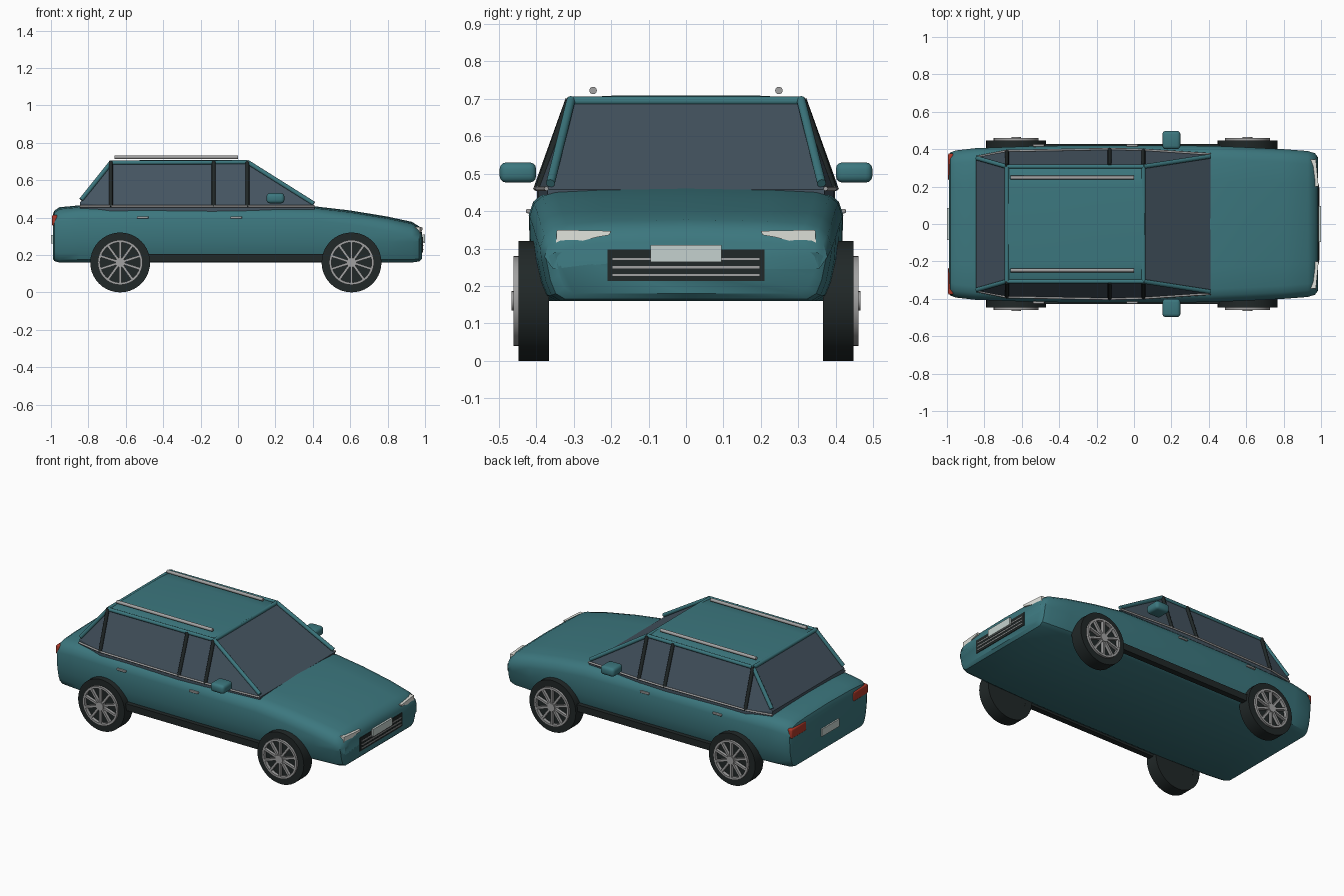
import bpy, bmesh, math
from mathutils import Vector, Matrix

cube = bpy.data.objects.get("Cube")
if cube:
    bpy.data.objects.remove(cube, do_unlink=True)


def material(name, r, g, b):
    m = bpy.data.materials.new(name)
    m.use_nodes = True
    m.diffuse_color = (r, g, b, 1)
    bsdf = m.node_tree.nodes["Principled BSDF"]
    bsdf.inputs["Base Color"].default_value = (r, g, b, 1)
    bsdf.inputs["Roughness"].default_value = 0.5
    return m


TEAL = material("teal paint", 0.045, 0.185, 0.21)
GLASS = material("tinted glass", 0.06, 0.09, 0.12)
BLACK = material("black rubber", 0.015, 0.021, 0.021)
METAL = material("grey metal", 0.36, 0.36, 0.36)
LAMP = material("lamp white", 0.75, 0.76, 0.71)
PLATE = material("plate white", 0.56, 0.64, 0.62)
RED = material("tail red", 0.42, 0.04, 0.022)


def finish(bm, name, mat, smooth=None):
    bmesh.ops.recalc_face_normals(bm, faces=bm.faces)
    mesh = bpy.data.meshes.new(name)
    bm.to_mesh(mesh)
    bm.free()
    mesh.materials.append(mat)
    ob = bpy.data.objects.new(name, mesh)
    bpy.context.collection.objects.link(ob)
    if smooth:
        bpy.ops.object.select_all(action='DESELECT')
        ob.select_set(True)
        bpy.context.view_layer.objects.active = ob
        bpy.ops.object.shade_smooth_by_angle(angle=math.radians(smooth))
    return ob


def box(name, mat, center, size, bevel=0):
    bm = bmesh.new()
    bmesh.ops.create_cube(bm, size=1, matrix=Matrix.Translation(center) @ Matrix.Diagonal((*size, 1)))
    if bevel:
        bmesh.ops.bevel(bm, geom=bm.edges[:], offset=bevel, segments=3, profile=0.5, affect='EDGES')
    return finish(bm, name, mat, 40 if bevel else None)


def tube(name, mat, a, b, radius, sides=12):
    a, b = Vector(a), Vector(b)
    bm = bmesh.new()
    turn = (b - a).to_track_quat('Z', 'Y').to_matrix().to_4x4()
    bmesh.ops.create_cone(bm, cap_ends=True, segments=sides, radius1=radius, radius2=radius,
                          depth=(b - a).length, matrix=Matrix.Translation((a + b) / 2) @ turn)
    return finish(bm, name, mat, 50)


def loft(name, mat, rings, smooth):
    bm = bmesh.new()
    rows = [[bm.verts.new(p) for p in ring] for ring in rings]
    n = len(rows[0])
    for r, s in zip(rows, rows[1:]):
        for i in range(n):
            bm.faces.new((r[i], r[(i + 1) % n], s[(i + 1) % n], s[i]))
    bm.faces.new(rows[0])
    bm.faces.new(rows[-1])
    return finish(bm, name, mat, smooth)


def mirrored(half):
    """Close a half section of (y, z) points that starts and ends on the centre line."""
    return half + [(-y, z) for y, z in half[-2:0:-1]]


# Lower body: rounded sections lofted from tail to nose (x, half width, top, bottom)
stations = [(-0.99, 0.365, 0.415, 0.18), (-0.982, 0.382, 0.437, 0.167), (-0.955, 0.393, 0.455, 0.16),
            (-0.85, 0.405, 0.465, 0.16), (-0.5, 0.418, 0.465, 0.16), (0, 0.42, 0.465, 0.16),
            (0.41, 0.418, 0.46, 0.16), (0.6, 0.41, 0.438, 0.16), (0.8, 0.40, 0.405, 0.16),
            (0.93, 0.39, 0.377, 0.16), (0.968, 0.378, 0.353, 0.165), (0.984, 0.355, 0.32, 0.18)]


def body_section(w, zt, zb):
    return mirrored([(0, zt), (w * 0.55, zt - 0.004), (w - 0.07, zt - 0.01), (w - 0.035, zt - 0.02),
                     (w - 0.012, zt - 0.04), (w, zt - 0.075), (w - 0.004, zb + 0.11),
                     (w - 0.016, zb + 0.05), (w - 0.03, zb + 0.015), (w - 0.055, zb), (0, zb)])


loft("body", TEAL, [[(x, y, z) for y, z in body_section(w, zt, zb)] for x, w, zt, zb in stations], 35)

# Glasshouse: belt line below, roof line above
belt = [(-0.845, 0.355), (-0.68, 0.388), (-0.13, 0.398), (0.05, 0.394), (0.41, 0.37)]
ROOF_BACK, ROOF_FRONT, ROOF_Y, ROOF_Z, BELT_Z = -0.68, 0.05, 0.307, 0.692, 0.458
bm = bmesh.new()
sides = []
for s in (1, -1):
    low, mid, top = [], [], []
    for x, y in belt:
        low.append(bm.verts.new((x, s * y, 0.43)))
        mid.append(bm.verts.new((x, s * y, 0.48 if x < -0.7 else BELT_Z)))
    for x, y in belt[1:4]:
        top.append(bm.verts.new((x, s * ROOF_Y, ROOF_Z)))
    for i in range(4):
        bm.faces.new((low[i], low[i + 1], mid[i + 1], mid[i]))
    for i in range(2):
        bm.faces.new((mid[i + 1], mid[i + 2], top[i + 1], top[i]))
    bm.faces.new((mid[0], mid[1], top[0]))
    bm.faces.new((mid[3], mid[4], top[2]))
    sides.append((low, mid, top))
(l0, m0, t0), (l1, m1, t1) = sides
for i in (0, -1):
    bm.faces.new((l0[i], l1[i], m1[i], m0[i]))
    bm.faces.new((m0[i], m1[i], t1[i], t0[i]))
for i in range(2):
    bm.faces.new((t0[i], t0[i + 1], t1[i + 1], t1[i]))
finish(bm, "window_glass", GLASS)

# Roof panel with a slight crown, and its front and rear headers
roof_half = [(0, 0.709), (0.2, 0.708), (0.29, 0.703), (0.312, 0.692), (0.3, 0.684), (0, 0.684)]
loft("roof", TEAL, [[(x, y, z - d) for y, z in mirrored(roof_half)]
                    for x, d in ((-0.685, 0.006), (-0.45, 0.001), (-0.2, 0), (0.055, 0.004))], 40)
for name, x in (("front_header", ROOF_FRONT), ("rear_header", ROOF_BACK)):
    tube(name, TEAL, (x, -ROOF_Y, 0.694), (x, ROOF_Y, 0.694), 0.012)

# Parts repeated on both sides
for s, side in ((1, "left"), (-1, "right")):
    tube(side + "_windshield_pillar", TEAL, (ROOF_FRONT, s * 0.307, 0.697), (0.405, s * 0.362, 0.474), 0.012)
    tube(side + "_rear_pillar", TEAL, (ROOF_BACK, s * 0.307, 0.692), (-0.838, s * 0.352, 0.495), 0.012)
    tube(side + "_roof_edge", TEAL, (ROOF_BACK, s * 0.307, 0.693), (ROOF_FRONT, s * 0.307, 0.696), 0.011)
    for i, (x, y) in enumerate(belt[1:4]):
        tube(f"{side}_door_pillar_{i + 1}", BLACK, (x, s * y, 0.455), (x, s * 0.311, 0.698), 0.011, 8)
    for i, (a, b) in enumerate(zip(belt, belt[1:])):
        tube(f"{side}_belt_trim_{i + 1}", METAL, (a[0], s * (a[1] + 0.003), 0.46),
             (b[0], s * (b[1] + 0.003), 0.46), 0.006, 8)
    tube(side + "_roof_rail", METAL, (-0.66, s * 0.248, 0.722), (0, s * 0.248, 0.722), 0.01, 16)
    box(side + "_mirror", TEAL, (0.2, s * 0.449, 0.503), (0.096, 0.098, 0.054), 0.018)
    box(side + "_sill", BLACK, (-0.01, s * 0.41, 0.184), (1.0, 0.036, 0.042))
    for x, name in ((-0.51, "rear"), (-0.01, "front")):
        box(f"{side}_{name}_door_handle", METAL, (x, s * 0.42, 0.4), (0.062, 0.014, 0.012), 0.004)
    box(side + "_tail_light", RED, (-0.979, s * 0.305, 0.385), (0.03, 0.145, 0.058), 0.008)

    # Headlight: swept lens that deepens outward
    lens = [(0.2, 0.347), (0.345, 0.35), (0.347, 0.314), (0.3, 0.315), (0.235, 0.331), (0.205, 0.336)]
    loft(side + "_headlight", LAMP, [[(x - 0.1 * (y - 0.2), s * y, z) for y, z in lens]
                                     for x in (0.94, 0.987)], 30)

# Nose and tail plates
box("grille", BLACK, (0.983, 0, 0.255), (0.01, 0.42, 0.084))
for z in (0.229, 0.25, 0.272):
    box("grille_bar", METAL, (0.988, 0, z), (0.006, 0.392, 0.006))
box("front_plate", PLATE, (0.993, 0, 0.287), (0.012, 0.19, 0.046))
box("rear_plate", PLATE, (-0.994, 0, 0.285), (0.01, 0.17, 0.046))


def lathe(name, mat, profile, x, s, steps=40):
    """Spin closed (radius, y) profile round the axle."""
    bm = bmesh.new()
    rows = []
    for k in range(steps):
        a = math.tau * k / steps
        rows.append([bm.verts.new((x + r * math.cos(a), s * y, 0.16 + r * math.sin(a))) for r, y in profile])
    n = len(profile)
    for k in range(steps):
        r, t = rows[k], rows[(k + 1) % steps]
        for i in range(n):
            bm.faces.new((r[i], r[(i + 1) % n], t[(i + 1) % n], t[i]))
    return finish(bm, name, mat, 35)


# Wheels: tyre, dark well, rim ring, hub and spokes
SPOKES = 10
for x, end in ((0.607, "front"), (-0.63, "rear")):
    for s, side in ((1, "left"), (-1, "right")):
        label = f"{end}_{side}_"
        lathe(label + "tyre", BLACK, [(0.115, 0.366), (0.16, 0.366), (0.16, 0.447), (0.115, 0.447)], x, s)
        tube(label + "wheel_well", BLACK, (x, s * 0.367, 0.16), (x, s * 0.44, 0.16), 0.118, 32)
        lathe(label + "rim", METAL, [(0.107, 0.438), (0.12, 0.438), (0.12, 0.461), (0.107, 0.461)], x, s)
        tube(label + "hub", METAL, (x, s * 0.435, 0.16), (x, s * 0.466, 0.16), 0.026, 20)
        bm = bmesh.new()
        for k in range(SPOKES):
            spin = Matrix.Rotation(math.tau * (k + 0.5) / SPOKES, 4, 'Y')
            place = Matrix.Translation((x, s * 0.452, 0.16)) @ spin @ Matrix.Translation((0.065, 0, 0))
            bmesh.ops.create_cube(bm, size=1, matrix=place @ Matrix.Diagonal((0.09, 0.018, 0.013, 1)))
        finish(bm, label + "spokes", METAL)
